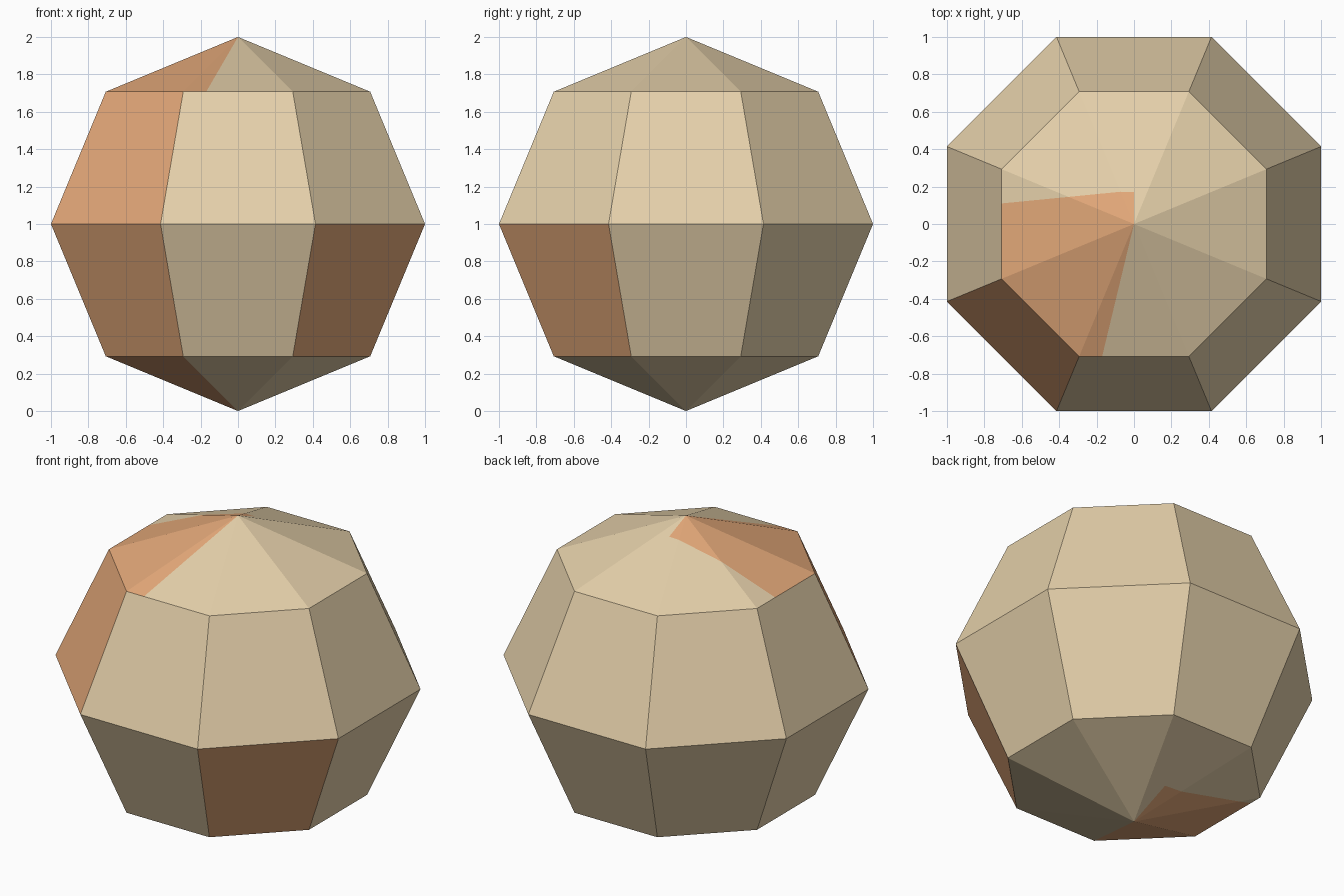
import bpy, bmesh, math
from mathutils import Vector, Matrix

if "Cube" in bpy.data.objects:
    bpy.data.objects.remove(bpy.data.objects["Cube"])


def material(name, rgb):
    m = bpy.data.materials.new(name)
    m.diffuse_color = (*rgb, 1.0)
    m.use_nodes = True
    m.node_tree.nodes["Principled BSDF"].inputs["Base Color"].default_value = m.diffuse_color
    return m


tan = material("tan", (0.783, 0.631, 0.402))
orange = material("burnt_orange", (0.768, 0.392, 0.191))


def sector(f):
    """Compass direction of a face in whole 45 degree steps."""
    c = f.calc_center_median()
    return round(math.degrees(math.atan2(c.y, c.x)) / 45) * 45 % 360


# eight-sided, four-tier faceted ball standing on the ground
bm = bmesh.new()
bmesh.ops.create_uvsphere(bm, u_segments=8, v_segments=4, radius=1.0)
k = 1 / math.cos(math.pi / 8)
bm.transform(Matrix.Translation((0, 0, 1)) @ Matrix.Diagonal((k, k, 1, 1))
             @ Matrix.Rotation(math.pi / 8, 4, 'Z'))

# orange patch outlines on the caps: {sector: lines with the patch on the left}
top_patch = {
    225: [],
    270: [((-.17, -.707), (0, 0))],
    90: [((0, 0), (0, .17)), ((0, .17), (-.0715, .1725))],
    135: [((-.0715, .1725), (-.35, .145))],
    180: [((-.35, .145), (-.707, .11))],
}
bottom_patch = {
    225: [],
    90: [((0, 0), (0, .28)), ((0, .28), (-.1185, .286))],
    135: [((-.1185, .286), (-.592, .245))],
    180: [((-.592, .245), (-.707, .21))],
}


def cap_faces(side, angle):
    return [f for f in bm.faces
            if (f.calc_center_median().z - 1) * side > 0.72 and sector(f) == angle]


# cut the cap wedges along the outlines and colour the pieces inside
for side, patch in ((1, top_patch), (-1, bottom_patch)):
    for angle, lines in patch.items():
        planes = []
        for p, q in lines:
            n = Vector((p[1] - q[1], q[0] - p[0], 0)).normalized()
            co = Vector((*p, 0))
            planes.append((co, n))
            faces = cap_faces(side, angle)
            geom = set(faces)
            for f in faces:
                geom.update(f.edges)
                geom.update(f.verts)
            bmesh.ops.bisect_plane(bm, geom=list(geom), dist=0.001,
                                   plane_co=co, plane_no=n)
        for f in cap_faces(side, angle):
            c = f.calc_center_median()
            f.material_index = int(all((c - co).dot(n) > 0 for co, n in planes))

# orange panels on the two middle tiers
for f in bm.faces:
    z = f.calc_center_median().z
    if 1 < z < 1.6 and sector(f) == 225:
        f.material_index = 1
    elif 0.4 < z < 1 and sector(f) in (225, 315):
        f.material_index = 1
    f.smooth = False

mesh = bpy.data.meshes.new("faceted_ball")
bm.to_mesh(mesh)
bm.free()
mesh.materials.append(tan)
mesh.materials.append(orange)
bpy.context.collection.objects.link(bpy.data.objects.new("faceted_ball", mesh))
